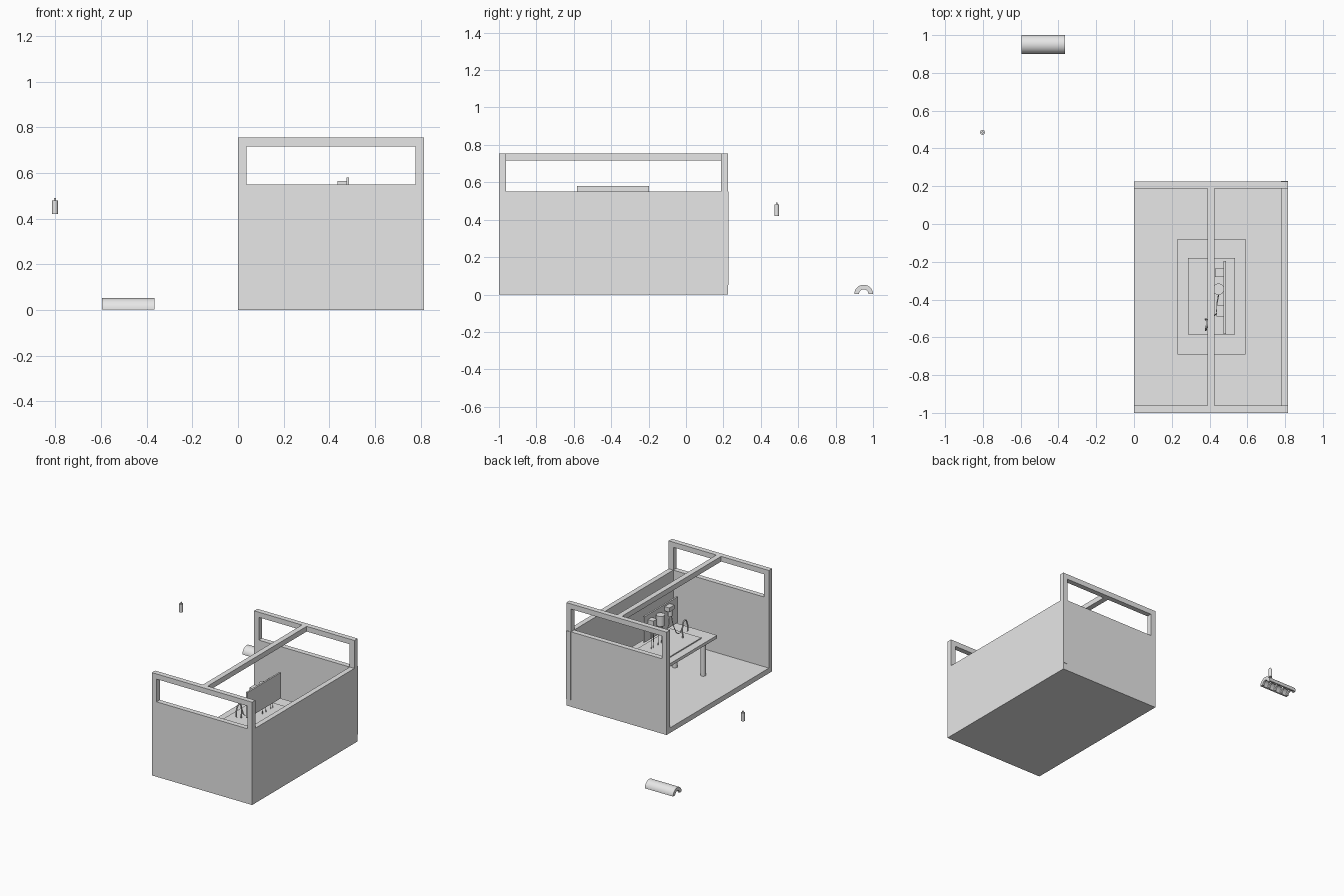
import bpy, math

old = bpy.data.objects.get("Cube")
if old:
    bpy.data.objects.remove(old, do_unlink=True)

grey = bpy.data.materials.new("light grey")
grey.use_nodes = True
grey.diffuse_color = (0.8, 0.8, 0.8, 1)
grey.node_tree.nodes["Principled BSDF"].inputs["Base Color"].default_value = (0.8, 0.8, 0.8, 1)


def make(name, verts, faces):
    mesh = bpy.data.meshes.new(name)
    mesh.from_pydata(verts, [], faces)
    mesh.materials.append(grey)
    ob = bpy.data.objects.new(name, mesh)
    bpy.context.collection.objects.link(ob)
    return ob


def box(name, xs, ys, zs):
    verts = [(x, y, z) for x in xs for y in ys for z in zs]
    faces = [(0, 1, 3, 2), (4, 6, 7, 5), (0, 4, 5, 1), (2, 3, 7, 6), (0, 2, 6, 4), (1, 5, 7, 3)]
    return make(name, verts, faces)


def smooth(ob):
    bpy.ops.object.select_all(action='DESELECT')
    ob.select_set(True)
    bpy.context.view_layer.objects.active = ob
    bpy.ops.object.shade_smooth_by_angle()


def cylinder(name, centre, radius, depth, turn=(0, 0, 0)):
    bpy.ops.mesh.primitive_cylinder_add(vertices=24, radius=radius, depth=depth,
                                        location=centre, rotation=turn)
    ob = bpy.context.object
    ob.name = name
    ob.data.materials.append(grey)
    smooth(ob)
    return ob


def wire(name, points, radius=0.003):
    curve = bpy.data.curves.new(name, 'CURVE')
    curve.dimensions = '3D'
    curve.bevel_depth = radius
    curve.bevel_resolution = 2
    curve.resolution_u = 8
    curve.use_fill_caps = True
    spline = curve.splines.new('BEZIER')
    spline.bezier_points.add(len(points) - 1)
    for bp, p in zip(spline.bezier_points, points):
        bp.co = p
        bp.handle_left_type = bp.handle_right_type = 'AUTO'
    curve.materials.append(grey)
    bpy.context.collection.objects.link(bpy.data.objects.new(name, curve))


# Room shell, open on the right side
X, F, B, T = 0.815, -1.0, 0.225, 0.038
SILL, TOP = 0.55, 0.755
box("floor", (0, X), (F, B), (0, T))
box("side_wall", (X - T, X), (F + T, B - T), (T, SILL))
for name, y in (("front", F), ("back", B - T)):
    ys = (y, y + T)
    box(name + "_wall", (0, X), ys, (T, SILL))
    box(name + "_right_post", (0, T), ys, (SILL, TOP - T))
    box(name + "_left_post", (X - T, X), ys, (SILL, TOP - T))
    box(name + "_top_rail", (0, X), ys, (TOP - T, TOP))
box("centre_beam", (0.388, 0.427), (F + T, B - T), (TOP - T, TOP))
box("corner_strip", (X - T, X), (B, B + 0.003), (0.05, SILL))

# Table with raised mat
box("table_top", (0.23, 0.59), (-0.69, -0.08), (0.3, 0.322))
box("table_mat", (0.285, 0.535), (-0.585, -0.18), (0.322, 0.33))
for x in (0.295, 0.525):
    for y in (-0.62, -0.15):
        cylinder("table_leg", (x, y, 0.169), 0.018, 0.263)

# Upright board with mounted devices
box("board", (0.475, 0.487), (-0.583, -0.197), (0.39, 0.58))
box("rear_device", (0.43, 0.475), (-0.28, -0.235), (0.47, 0.545))
box("front_device", (0.437, 0.475), (-0.49, -0.43), (0.535, 0.566))
cylinder("round_device", (0.447, -0.345, 0.51), 0.03, 0.075)
cylinder("front_dial", (0.45, -0.46, 0.515), 0.016, 0.04)

# Cables and hook
for y, z in ((-0.245, 0.47), (-0.27, 0.47), (-0.325, 0.475), (-0.365, 0.475)):
    wire("drop_cable", [(0.455, y, z), (0.453, y, 0.4), (0.455, y, 0.33)], 0.002)
wire("long_cable", [(0.45, -0.36, 0.48), (0.445, -0.39, 0.41), (0.44, -0.42, 0.43), (0.45, -0.45, 0.5)])
wire("side_cable", [(0.45, -0.47, 0.5), (0.43, -0.48, 0.4), (0.41, -0.5, 0.36), (0.39, -0.51, 0.4)])
wire("hook", [(0.38, -0.505, 0.335), (0.385, -0.51, 0.41), (0.385, -0.535, 0.45),
              (0.38, -0.56, 0.41), (0.38, -0.56, 0.36)], 0.005)

# Half tube with four pockets on its inner face
R, RIB, POCKET = 0.05, 0.025, 0.038
x0, x1, n = -0.595, -0.365, 24
pitch, rib = (x1 - x0 - 0.014) / 4, 0.014
profile = [(x0, R), (x0, RIB)]
for i in range(4):
    a, b = x0 + rib + i * pitch, x0 + (i + 1) * pitch
    profile += [(a, RIB), (a, POCKET), (b, POCKET), (b, RIB)]
profile += [(x1, RIB), (x1, R)]
m = len(profile)
verts = [(x, 0.95 + r * math.cos(math.pi * k / n), 0.003 + 0.98 * r * math.sin(math.pi * k / n))
         for k in range(n + 1) for x, r in profile]
faces = [(k * m + j, k * m + (j + 1) % m, (k + 1) * m + (j + 1) % m, (k + 1) * m + j)
         for k in range(n) for j in range(m)]
faces += [tuple(range(m))[::-1], tuple(range(n * m, n * m + m))]
smooth(make("half_tube", verts, faces))

# Small capsule with a tip
cylinder("canister", (-0.802, 0.485, 0.45), 0.013, 0.06)
cylinder("canister_tip", (-0.802, 0.485, 0.485), 0.005, 0.012)
